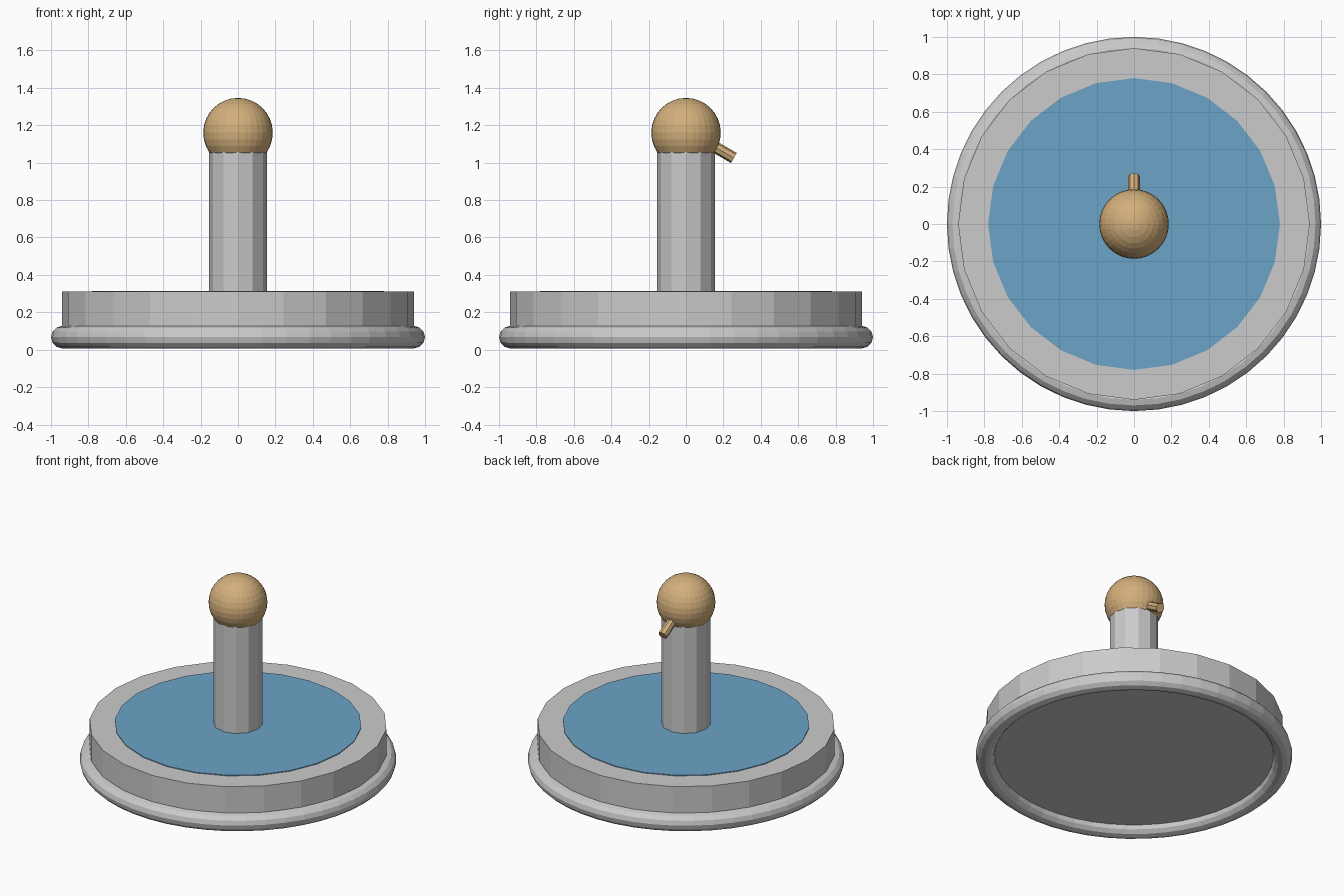
import bpy
from math import radians, sin, cos

if "Cube" in bpy.data.objects:
    bpy.data.objects.remove(bpy.data.objects["Cube"])


def paint(obj, name, colour):
    mat = bpy.data.materials.new(name)
    mat.diffuse_color = colour
    mat.use_nodes = True
    mat.node_tree.nodes["Principled BSDF"].inputs["Base Color"].default_value = mat.diffuse_color
    obj.data.materials.append(mat)


def cylinder(name, sides, radius, z0, z1):
    bpy.ops.mesh.primitive_cylinder_add(vertices=sides, radius=radius, depth=z1 - z0,
                                        location=(0, 0, (z0 + z1) / 2))
    obj = bpy.context.object
    obj.name = name
    return obj


TAN = (0.65, 0.43, 0.2, 1)
BLUE = (0.15, 0.37, 0.57, 0.85)

# Round rim at the foot of the basin
bpy.ops.mesh.primitive_torus_add(major_segments=48, minor_segments=12, major_radius=0.94,
                                 minor_radius=0.06, location=(0, 0, 0.067))
bpy.context.object.name = "basin_rim"

# Basin body, raised above the underside of the rim
cylinder("basin", 24, 0.94, 0.065, 0.31)

# Thin disc of water on top
water = cylinder("water", 24, 0.78, 0.303, 0.315)
paint(water, "water_blue", BLUE)

# Central column
cylinder("column", 12, 0.155, 0.29, 1.12)

# Ball finial
bpy.ops.mesh.primitive_uv_sphere_add(segments=32, ring_count=16, radius=0.186,
                                     location=(0, 0, 1.16))
ball = bpy.context.object
ball.name = "ball"
paint(ball, "ball_tan", TAN)

# Spout at the back, tilted 30 degrees downwards
length, tilt = 0.18, radians(30)
tip_y, tip_z = 0.256, 1.025
bpy.ops.mesh.primitive_cylinder_add(
    vertices=8, radius=0.031, depth=length,
    location=(0, tip_y - cos(tilt) * length / 2, tip_z + sin(tilt) * length / 2),
    rotation=(radians(-120), 0, 0))
spout = bpy.context.object
spout.name = "spout"
paint(spout, "spout_tan", TAN)
